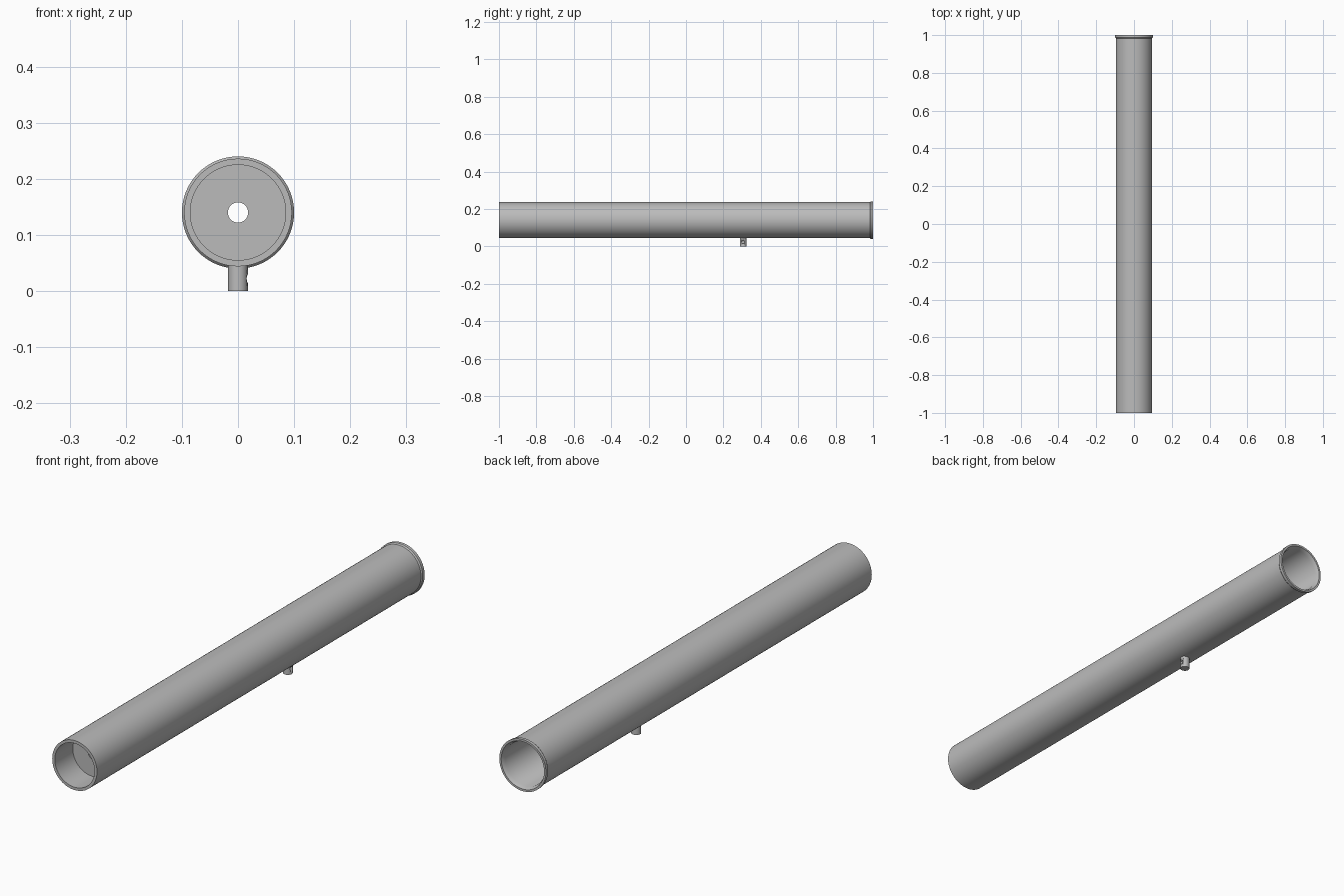
import bpy, bmesh, math
from mathutils import Matrix, Vector

cube = bpy.data.objects.get("Cube")
if cube:
    bpy.data.objects.remove(cube, do_unlink=True)

AXIS_Z = 0.14

grey = bpy.data.materials.new("plain grey")
grey.use_nodes = True
grey.diffuse_color = (0.5, 0.5, 0.5, 1)
grey.node_tree.nodes["Principled BSDF"].inputs["Base Color"].default_value = (0.5, 0.5, 0.5, 1)


def lathe(name, profile, matrix, steps=64):
    """Turn a closed (radius, height) profile about local z, then place it."""
    bm = bmesh.new()
    verts = [bm.verts.new((r, 0, h)) for r, h in profile]
    edges = [bm.edges.new((a, b)) for a, b in zip(verts, verts[1:] + verts[:1])]
    bmesh.ops.spin(bm, geom=verts + edges, cent=(0, 0, 0), axis=(0, 0, 1),
                   angle=math.tau, steps=steps)
    bmesh.ops.remove_doubles(bm, verts=bm.verts, dist=1e-5)
    bmesh.ops.recalc_face_normals(bm, faces=bm.faces)
    bm.transform(matrix)
    mesh = bpy.data.meshes.new(name)
    bm.to_mesh(mesh)
    bm.free()
    mesh.materials.append(grey)
    obj = bpy.data.objects.new(name, mesh)
    bpy.context.collection.objects.link(obj)
    bpy.ops.object.select_all(action="DESELECT")
    obj.select_set(True)
    bpy.context.view_layer.objects.active = obj
    bpy.ops.object.shade_smooth_by_angle(angle=math.radians(30))
    return obj


# Local z runs along the tube, towards the back
along = Matrix.Translation((0, 0, AXIS_Z)) @ Matrix.Rotation(-math.pi / 2, 4, "X")

# Open tube with a thin lip at the back end
lathe("tube", [(0.085, -1), (0.096, -1), (0.096, 0.983), (0.1, 0.988), (0.1, 1),
               (0.092, 1), (0.085, 0.985)], along)

# Recessed disc with a central hole, just inside the front opening
lathe("front_disc", [(0.018, -0.89), (0.086, -0.89), (0.086, -0.87), (0.018, -0.87)], along)

# Mounting peg under the tube, with a small blind hole in its side
PEG_Y = 0.305
peg = lathe("peg", [(0, 0), (0.0175, 0), (0.0175, 0.048), (0, 0.048)],
            Matrix.Translation((0, PEG_Y, 0)), 32)
to_side = Matrix.Translation((0, PEG_Y, 0.022)) @ Matrix.Rotation(math.pi / 2, 4, "Y")
cutter = lathe("peg_hole_cutter", [(0, 0.006), (0.008, 0.006), (0.008, 0.03), (0, 0.03)],
               to_side, 24)
cutter.hide_render = True
cutter.hide_set(True)
cut = peg.modifiers.new("side_hole", "BOOLEAN")
cut.operation = "DIFFERENCE"
cut.solver = "EXACT"
cut.object = cutter
